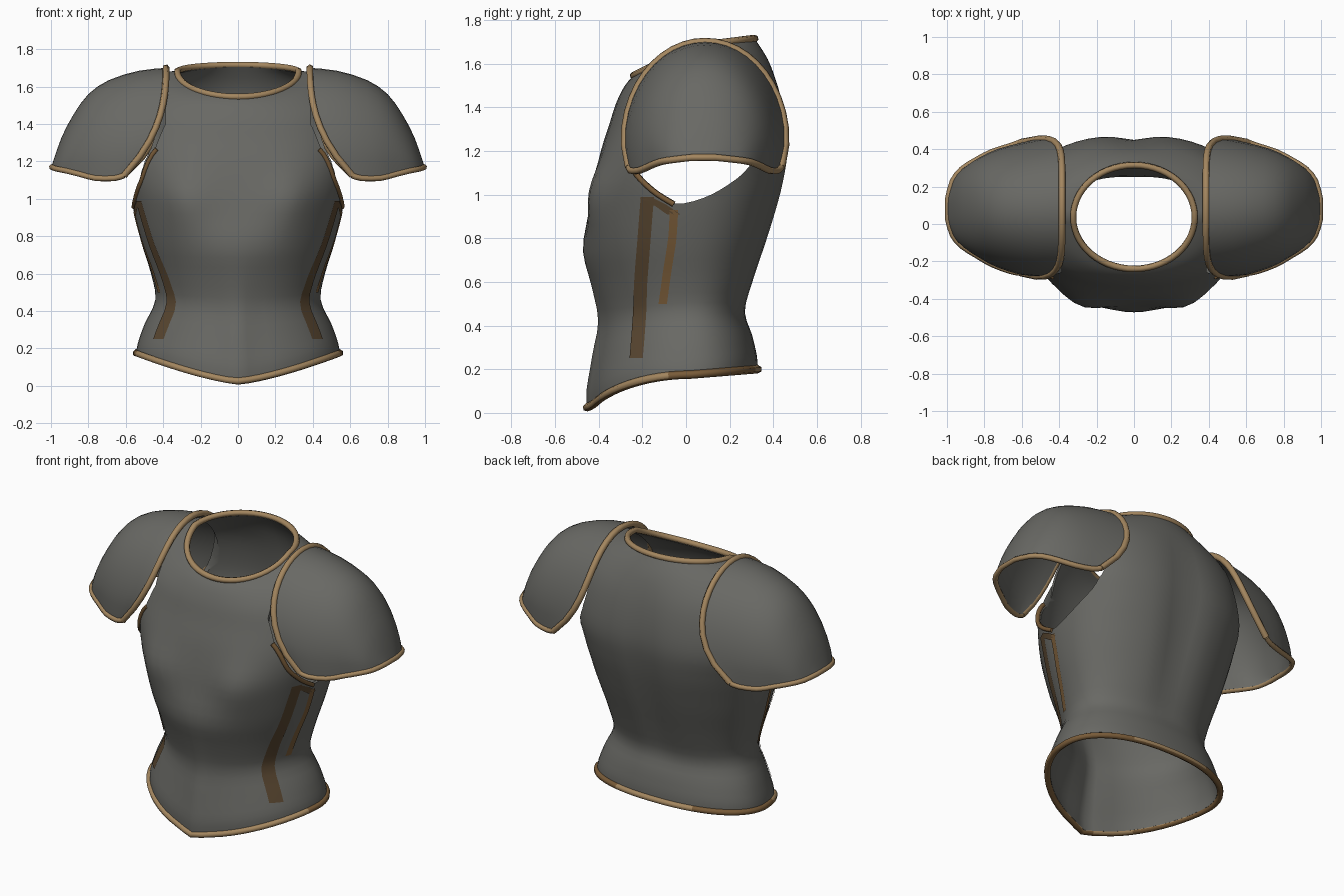
import bpy, bmesh, math
from mathutils import Vector
from mathutils.bvhtree import BVHTree

if "Cube" in bpy.data.objects:
    bpy.data.objects.remove(bpy.data.objects["Cube"])


def material(name, rgb):
    m = bpy.data.materials.new(name)
    m.diffuse_color = (*rgb, 1)
    m.use_nodes = True
    m.node_tree.nodes["Principled BSDF"].inputs["Base Color"].default_value = m.diffuse_color
    return m


STEEL = material("dark steel", (0.14, 0.14, 0.128))
TAN = material("tan trim", (0.37, 0.24, 0.115))
BROWN = material("brown trim", (0.19, 0.105, 0.04))
STRIPE = material("dark brown stripe", (0.10, 0.062, 0.03))


def add_mesh(name, verts, faces, mat):
    me = bpy.data.meshes.new(name)
    me.from_pydata(verts, [], faces)
    me.update()
    ob = bpy.data.objects.new(name, me)
    bpy.context.collection.objects.link(ob)
    if mat:
        me.materials.append(mat)
    return ob


def finish(ob, angle=40):
    bpy.ops.object.select_all(action='DESELECT')
    ob.select_set(True)
    bpy.context.view_layer.objects.active = ob
    for m in list(ob.modifiers):
        bpy.ops.object.modifier_apply(modifier=m.name)
    bpy.ops.object.shade_smooth_by_angle(angle=math.radians(angle))


def fix_normals(ob):
    bm = bmesh.new()
    bm.from_mesh(ob.data)
    bmesh.ops.recalc_face_normals(bm, faces=bm.faces)
    bm.to_mesh(ob.data)
    bm.free()


def spline(keys, steps):
    """Smooth rows of numbers through the key rows."""
    out = []
    for i in range(len(keys) - 1):
        p = [keys[max(0, i - 1)], keys[i], keys[i + 1], keys[min(len(keys) - 1, i + 2)]]
        for s in range(steps):
            t = s / steps
            out.append([0.5 * (2 * b + (c - a) * t + (2 * a - 5 * b + 4 * c - d) * t * t
                               + (3 * b - a - 3 * c + d) * t ** 3) for a, b, c, d in zip(*p)])
    return out + [list(keys[-1])]


def tube(name, pts, radius, mat, closed=False, sides=6):
    """Trim bead swept along a path."""
    pts = [Vector(p) for p in pts]
    n = len(pts)
    verts, faces = [], []
    u = None
    for i, p in enumerate(pts):
        a = pts[(i - 1) % n] if closed else pts[max(0, i - 1)]
        b = pts[(i + 1) % n] if closed else pts[min(n - 1, i + 1)]
        t = (b - a).normalized()
        u = t.orthogonal() if u is None else u - t * u.dot(t)
        u.normalize()
        v = t.cross(u)
        for k in range(sides):
            w = 2 * math.pi * k / sides
            verts.append(p + radius * (u * math.cos(w) + v * math.sin(w)))
    for i in range(n if closed else n - 1):
        for k in range(sides):
            j, l = (i + 1) % n, (k + 1) % sides
            faces.append((i * sides + k, i * sides + l, j * sides + l, j * sides + k))
    if not closed:
        faces += [tuple(range(sides)), tuple(range((n - 1) * sides, n * sides))]
    ob = add_mesh(name, verts, faces, mat)
    fix_normals(ob)
    finish(ob, 70)
    return ob


# Torso sections: half width, front y, back y, front z, side z, back z, squareness
ROWS = [
    (.545, -.43, .33, .025, .175, .20, 1.95), (.535, -.43, .325, .11, .23, .26, 1.95),
    (.50, -.405, .305, .26, .33, .35, 1.9), (.442, -.385, .275, .42, .46, .46, 1.9),
    (.465, -.425, .315, .58, .60, .60, 1.9), (.515, -.472, .37, .74, .76, .76, 1.9),
    (.555, -.445, .42, .92, .92, .92, 2.1), (.578, -.42, .455, 1.06, 1.06, 1.06, 2.4),
    (.60, -.39, .475, 1.2, 1.2, 1.2, 2.5), (.59, -.352, .465, 1.32, 1.42, 1.34, 2.4),
    (.545, -.32, .43, 1.42, 1.58, 1.49, 2.3), (.44, -.28, .375, 1.50, 1.67, 1.62, 2.1),
    (.325, -.24, .315, 1.545, 1.68, 1.715, 2.0)]
COLS = 56
verts, faces = [], []
rows = spline(ROWS, 3)
for hw, yf, yb, zf, zs, zb, n in rows:
    yc = max(.02, (yf + yb) / 2)
    for c in range(COLS):
        a = 2 * math.pi * c / COLS - math.pi / 2
        ca, sa = math.cos(a), math.sin(a)
        e = 2 / (n + .3 * max(0, min(1, (1.1 - zs) / .3)) if sa > 0 else n)
        x = hw * math.copysign(abs(ca) ** e, ca)
        ry = abs(sa) ** e
        y = yc + ((yf if sa < 0 else yb) - yc) * ry
        # hem falls to a point in front, neckline dips in a round
        w = 1 - (abs(x) / hw) ** 1.35 if zs < 0.5 and sa < 0 else ry
        z = zs + ((zf if sa < 0 else zb) - zs) * w
        if sa < 0:
            y -= .052 * math.exp(-((abs(x) - .29) / .14) ** 2 - ((z - .98) / .16) ** 2)
            y -= .025 * math.exp(-(x / .06) ** 2) * max(0, min(1, (.7 - z) / .4))
        else:
            y -= .03 * math.exp(-(x / .1) ** 2) * max(0, 1 - ((z - 1.0) / .6) ** 2)
        verts.append((x, y, z))
for r in range(len(rows) - 1):
    for c in range(COLS):
        d = (c + 1) % COLS
        faces.append((r * COLS + c, r * COLS + d, (r + 1) * COLS + d, (r + 1) * COLS + c))
bvh = BVHTree.FromPolygons([Vector(v) for v in verts], faces)
hem_path, neck_path = verts[:COLS], verts[-COLS:]
torso = add_mesh("breastplate", verts, faces, STEEL)
sol = torso.modifiers.new("thickness", 'SOLIDIFY')
sol.thickness, sol.offset = 0.018, -1

# Arm openings: side profile (y, z) cut straight through each flank
FRONT_EDGE = [(-.275, 1.27), (-.235, 1.12), (-.15, 1.025), (-.05, .96)]
HOLE = FRONT_EDGE + [(.08, .985), (.2, 1.05), (.29, 1.13), (.36, 1.27), (.36, 1.42), (.32, 1.56),
                     (.25, 1.8), (-.12, 1.8), (-.19, 1.6), (-.255, 1.43)]
outline = spline(HOLE, 3)
k = len(outline)
for s in (1, -1):
    cv = [(s * x, y, z) for x in (.388, .9) for y, z in outline]
    cf = [tuple(range(k)), tuple(range(k, 2 * k))]
    cf += [(i, (i + 1) % k, k + (i + 1) % k, k + i) for i in range(k)]
    cutter = add_mesh("arm_opening_cutter", cv, cf, None)
    fix_normals(cutter)
    cutter.hide_render = True
    cutter.hide_set(True)
    b = torso.modifiers.new("arm_opening", 'BOOLEAN')
    b.object, b.operation, b.solver = cutter, 'DIFFERENCE', 'EXACT'
finish(torso)
for ob in [o for o in bpy.data.objects if o.name.startswith("arm_opening_cutter")]:
    bpy.data.objects.remove(ob)

# Neck and hem trim
tube("neck_trim", neck_path, .018, TAN, True)
hem = tube("hem_trim", hem_path, .019, TAN, True)
hem.data.materials.append(BROWN)
for p in hem.data.polygons:
    if (p.center.y > -.1 and abs(p.center.x) > .25) or p.normal.z < -.6:
        p.material_index = 1

# Shoulder guards: top x, top z, lower x, lower z, front y, back y
PAD = [(.385, 1.70, .61, 1.125, -.29, .465), (.53, 1.685, .66, 1.11, -.28, .445),
       (.69, 1.635, .76, 1.11, -.24, .41), (.80, 1.56, .84, 1.13, -.19, .365),
       (.88, 1.45, .92, 1.15, -.135, .31), (.945, 1.325, .97, 1.16, -.07, .24),
       (.995, 1.18, .995, 1.17, .02, .14)]
ARC = 24
pad_rows = []
for xt, zt, xb, zb, y0, y1 in spline(PAD, 2):
    row = []
    for i in range(ARC + 1):
        f = math.pi * i / ARC
        h = max(0, math.sin(f)) ** .85
        tuck = 1 - .09 * (1 - h) ** 5
        row.append((xt + (xb - xt) * (1 - h) ** (2.4 if f < 1.57 else 3),
                    (y0 + y1) / 2 - (y1 - y0) / 2 * 1.015 * math.cos(f) * tuck,
                    zb + (zt - zb) * h))
    pad_rows.append(row)


def on_side(y, z, s, lift):
    """Point on the flank of the torso at the given y and z."""
    hit, nor, _, _ = bvh.ray_cast(Vector((2, y, z)), Vector((-1, 0, 0)))
    q = hit + nor * lift
    return s * q.x, q.y, q.z


def plate(name, path, width, s, mat):
    """Thin band laid on the torso side along a path of (y, z)."""
    pv = [on_side(y + o, z, s, .005) for y, z in spline(path, 4)
          for o in (-width / 2, 0, width / 2)]
    pf = [(3 * i + j, 3 * i + j + 1, 3 * i + j + 4, 3 * i + j + 3)
          for i in range(len(pv) // 3 - 1) for j in (0, 1)]
    ob = add_mesh(name, pv, pf, mat)
    if sum(p.normal.x for p in ob.data.polygons) * s < 0:
        ob.data.flip_normals()
    finish(ob)


for s, side in ((1, "left"), (-1, "right")):
    pv = [(s * x, y, z) for row in pad_rows for x, y, z in row]
    W = ARC + 1
    pf = [(r * W + i, r * W + i + 1, (r + 1) * W + i + 1, (r + 1) * W + i)
          for r in range(len(pad_rows) - 1) for i in range(ARC)]
    pad = add_mesh(side + "_shoulder_guard", pv, pf, STEEL)
    if sum(p.normal.z for p in pad.data.polygons) < 0:
        pad.data.flip_normals()
    m = pad.modifiers.new("thickness", 'SOLIDIFY')
    m.thickness, m.offset = .015, -1
    finish(pad, 60)

    # Rim around the inner arch and the lower edge of the guard
    flip = lambda pts: [(s * x, y, z) for x, y, z in pts]
    tube(side + "_shoulder_inner_trim", flip(pad_rows[0]), .019, TAN)
    lower = [r[0] for r in pad_rows] + [r[-1] for r in reversed(pad_rows)]
    tube(side + "_shoulder_lower_trim", flip(lower), .016, TAN)

    # Front edging of the arm opening
    edge = [on_side(y - .006, z - .004, s, 0) for y, z in spline(FRONT_EDGE, 4)]
    tube(side + "_arm_opening_trim", edge, .014, BROWN)

    # Side straps
    plate(side + "_front_strap", [(-.175, .99), (-.19, .8), (-.205, .6), (-.21, .45), (-.225, .25)],
          .06, s, STRIPE)
    plate(side + "_rear_strap", [(-.055, .93), (-.062, .8), (-.085, .65), (-.105, .5)],
          .038, s, BROWN)
    plate(side + "_strap_join", [(-.18, .985), (-.12, .955), (-.055, .91)], .06, s, STRIPE)
